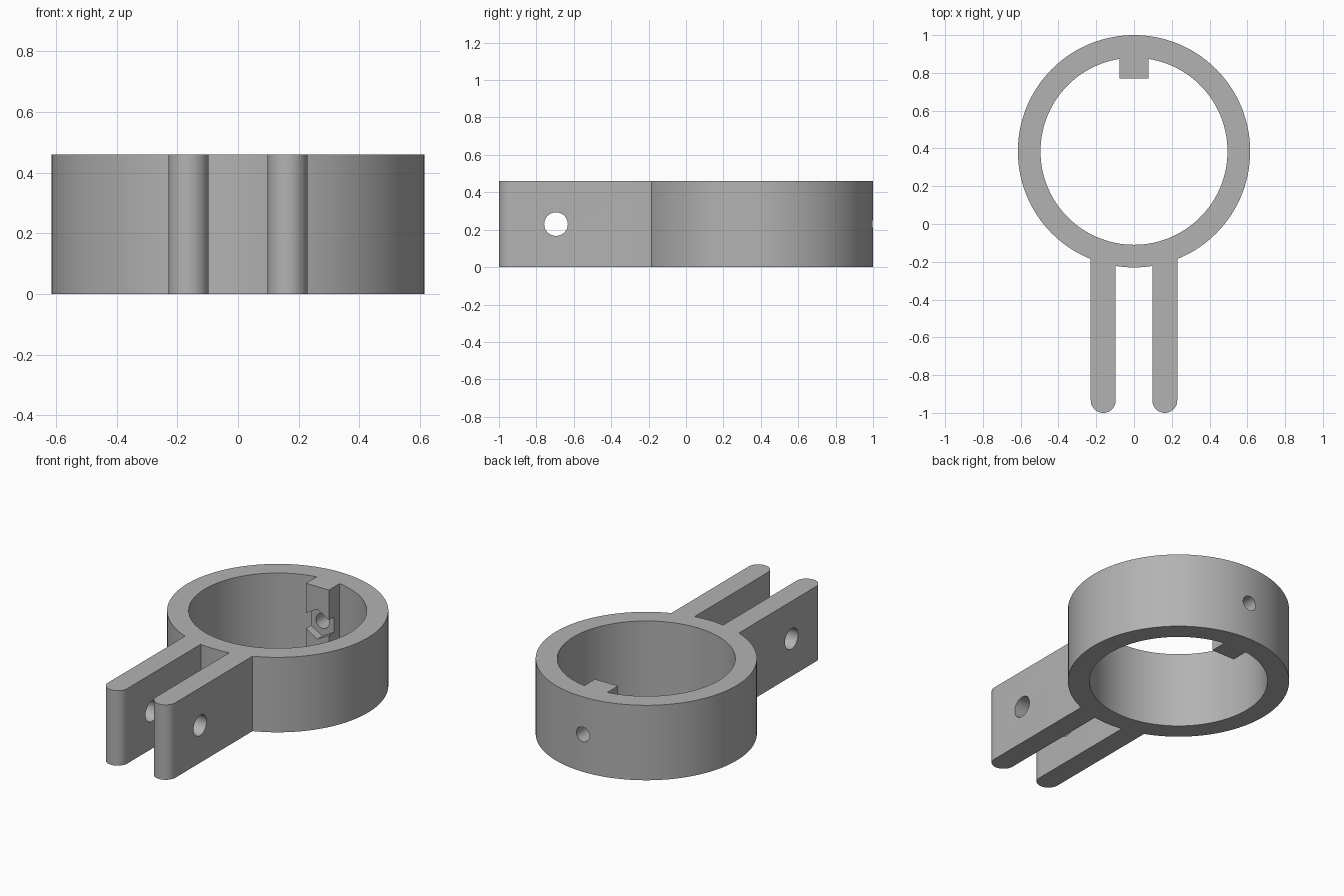
import bpy
from math import pi, sin, cos
from mathutils import Matrix, Vector

cube = bpy.data.objects.get("Cube")
if cube:
    bpy.data.objects.remove(cube, do_unlink=True)

import bmesh

HEIGHT, MID = 0.46, 0.23
RING_Y, OUTER, INNER = 0.385, 0.615, 0.495
ARM_X, ARM_R = 0.163, 0.066

grey = bpy.data.materials.new("plain grey")
grey.use_nodes = True
colour = (0.45, 0.45, 0.45, 1)
grey.diffuse_color = colour
grey.node_tree.nodes["Principled BSDF"].inputs["Base Color"].default_value = colour


def prism(name, outline, z0, z1, matrix=Matrix()):
    """Extrude a flat outline from z0 to z1, then place it with a matrix."""
    bm = bmesh.new()
    face = bm.faces.new([bm.verts.new((x, y, z0)) for x, y in outline])
    top = bmesh.ops.extrude_face_region(bm, geom=[face])["geom"]
    bmesh.ops.translate(bm, vec=(0, 0, z1 - z0),
                        verts=[v for v in top if isinstance(v, bmesh.types.BMVert)])
    bmesh.ops.transform(bm, matrix=matrix, verts=bm.verts)
    bmesh.ops.recalc_face_normals(bm, faces=bm.faces)
    mesh = bpy.data.meshes.new(name)
    bm.to_mesh(mesh)
    bm.free()
    mesh.materials.append(grey)
    ob = bpy.data.objects.new(name, mesh)
    bpy.context.collection.objects.link(ob)
    return ob


def arc(r, n, cx=0, cy=0, start=0, sweep=2 * pi):
    steps = n if sweep >= 2 * pi else n - 1
    return [(cx + r * cos(start + sweep * i / steps),
             cy + r * sin(start + sweep * i / steps)) for i in range(n)]


def combine(body, tool, operation):
    mod = body.modifiers.new(tool.name, 'BOOLEAN')
    mod.object, mod.operation, mod.solver = tool, operation, 'EXACT'
    bpy.context.view_layer.objects.active = body
    bpy.ops.object.modifier_apply(modifier=mod.name)
    bpy.data.objects.remove(tool, do_unlink=True)


# Ring
body = prism("ring_clamp", arc(OUTER, 128, 0, RING_Y), 0, HEIGHT)
combine(body, prism("bore", arc(INNER, 128, 0, RING_Y), -0.1, HEIGHT + 0.1), 'DIFFERENCE')

# Two round-ended arms
for side in (-1, 1):
    x = side * ARM_X
    outline = arc(ARM_R, 25, x, ARM_R - 1, pi, pi) + [(x + ARM_R, -0.13), (x - ARM_R, -0.13)]
    combine(body, prism("arm", outline, 0, HEIGHT), 'UNION')

# Nut block inside the back of the ring
block = [(-0.078, 0.77), (0.078, 0.77), (0.078, 0.93), (-0.078, 0.93)]
combine(body, prism("nut_block", block, 0, HEIGHT), 'UNION')

# Cross hole through both arms
along_x = Matrix.Translation(Vector((0, -0.695, MID))) @ Matrix.Rotation(pi / 2, 4, 'Y')
combine(body, prism("arm_hole", arc(0.063, 48), -0.4, 0.4, along_x), 'DIFFERENCE')

# Hexagonal nut pocket and screw hole through the back
along_y = Matrix.Translation(Vector((0, 0, MID))) @ Matrix.Rotation(-pi / 2, 4, 'X')
combine(body, prism("nut_pocket", arc(0.092, 6, start=pi / 2), 0.7, 0.82, along_y), 'DIFFERENCE')
combine(body, prism("screw_hole", arc(0.045, 40), 0.75, 1.1, along_y), 'DIFFERENCE')

# Smooth curved walls, sharp rims
bpy.ops.object.select_all(action='DESELECT')
body.select_set(True)
bpy.context.view_layer.objects.active = body
bpy.ops.object.shade_smooth_by_angle(angle=pi / 6)
